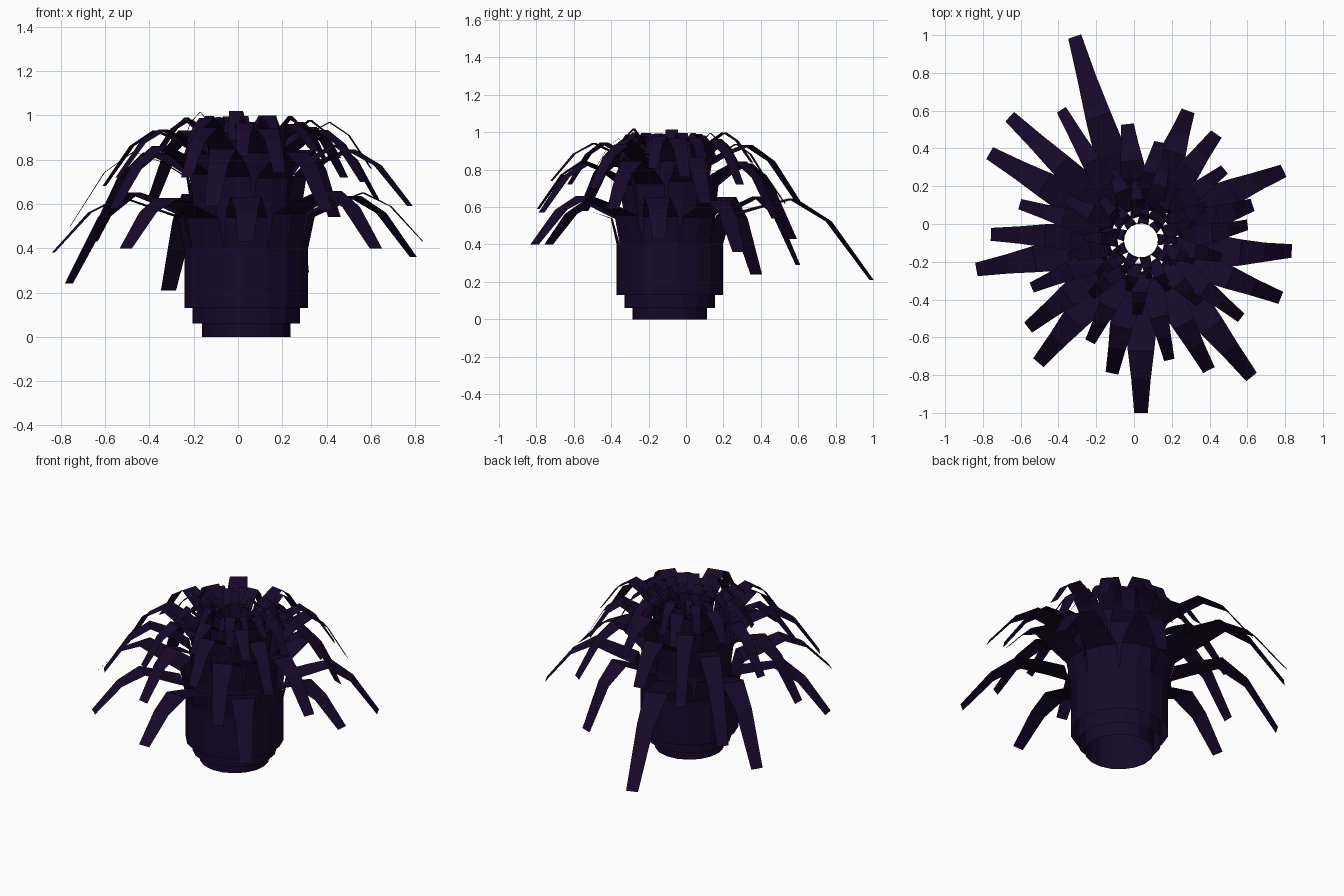
import bpy, bmesh, math, random

if "Cube" in bpy.data.objects:
    bpy.data.objects.remove(bpy.data.objects["Cube"])

random.seed(4)
CX, CY = 0.037, -0.087
N = 9            # leaves per tube

mat = bpy.data.materials.new("dark_purple")
mat.diffuse_color = (0.008, 0.0025, 0.022, 1)
mat.use_nodes = True
mat.node_tree.nodes["Principled BSDF"].inputs["Base Color"].default_value = mat.diffuse_color


def jitter(reach, z):
    # slightly irregular leaf tips for the hidden inner tiers
    return [(random.uniform(-4, 4), reach * random.uniform(.9, 1.1),
             z + random.uniform(-.03, .03)) for _ in range(N)]


# tips: (angle offset from regular spacing, reach, height), starting at the front
outer = [(0, .913, .43), (-1, .93, .40), (6, .80, .43), (-4, .84, .36), (0, .73, .29),
         (-2, 1.135, .21), (0, .925, .24), (0, .885, .38), (0, .845, .40)]
second = [(1, .72, .59), (1, .775, .57), (1, .80, .59), (1, .62, .62), (-2, .69, .54),
          (0, .62, .62), (0, .955, .43), (1, .795, .50), (1, .755, .58)]
third = [(0, .60, .72), (0, .65, .74), (-1, .67, .70), (5, .57, .76), (-3, .58, .72),
         (-4, .53, .74), (-2, .81, .62), (0, .67, .68), (0, .63, .72)]

# name, radius, bottom, split height, apex height, tip half width, tips
tiers = [
    ("outer_leaves", .284, .13, .40, .64, .036, outer),
    ("second_leaves", .243, .06, .54, .85, .034, second),
    ("third_leaves", .201, .00, .66, .95, .028, third),
    ("fourth_leaves", .165, .25, .76, .98, .025, jitter(.43, .82)),
    ("fifth_leaves", .125, .35, .82, 1.00, .020, jitter(.30, .86)),
    ("heart_leaves", .090, .45, .86, .98, .015, jitter(.20, .91)),
]


def leaf_tier(name, r, z0, split, apex, tw, tips, start):
    bm = bmesh.new()
    step = 2 * math.pi / N

    def P(a, rad, side, z):
        return bm.verts.new((CX + rad * math.cos(a) - side * math.sin(a),
                             CY + rad * math.sin(a) + side * math.cos(a), z))

    for i, (off, reach, tz) in enumerate(tips):
        base = start + i * step
        sx, sy = r * math.cos(step / 2), r * math.sin(step / 2)
        span = reach - r
        top = apex + random.uniform(-.02, .02)
        # rows: radius at midrib, edge inset, half width, height, bend amount
        rows = [
            (r, r - sx, sy, z0, 0),
            (r, r - sx, sy, split, 0),
            (r + .05 * span, .6 * (r - sx), sy * .97, split + .6 * (top - split), .1),
            (r + .24 * span, 0, sy * .88, top - .05, .3),
            (r + .48 * span, 0, sy * .55 + tw * .45, top, .5),
            (r + .72 * span, 0, sy * .25 + tw * .75, tz + .72 * (top - tz), .75),
            (reach, 0, tw, tz, 1),
        ]
        prev = None
        for rad, inset, w, z, bend in rows:
            a = base + math.radians(off) * bend
            cur = [P(a, rad - inset, -w, z), P(a, rad, 0, z), P(a, rad - inset, w, z)]
            if prev:
                for k in (0, 1):
                    bm.faces.new((prev[k], prev[k + 1], cur[k + 1], cur[k]))
            prev = cur
    # weld the tube sides together
    bmesh.ops.remove_doubles(bm, verts=bm.verts, dist=.0005)
    me = bpy.data.meshes.new(name)
    bm.to_mesh(me)
    bm.free()
    me.materials.append(mat)
    ob = bpy.data.objects.new(name, me)
    bpy.context.collection.objects.link(ob)


# nested tubes, each twisted a third of a leaf from the last
for k, t in enumerate(tiers):
    leaf_tier(*t, start=math.radians(270 - 13.33 * k))
